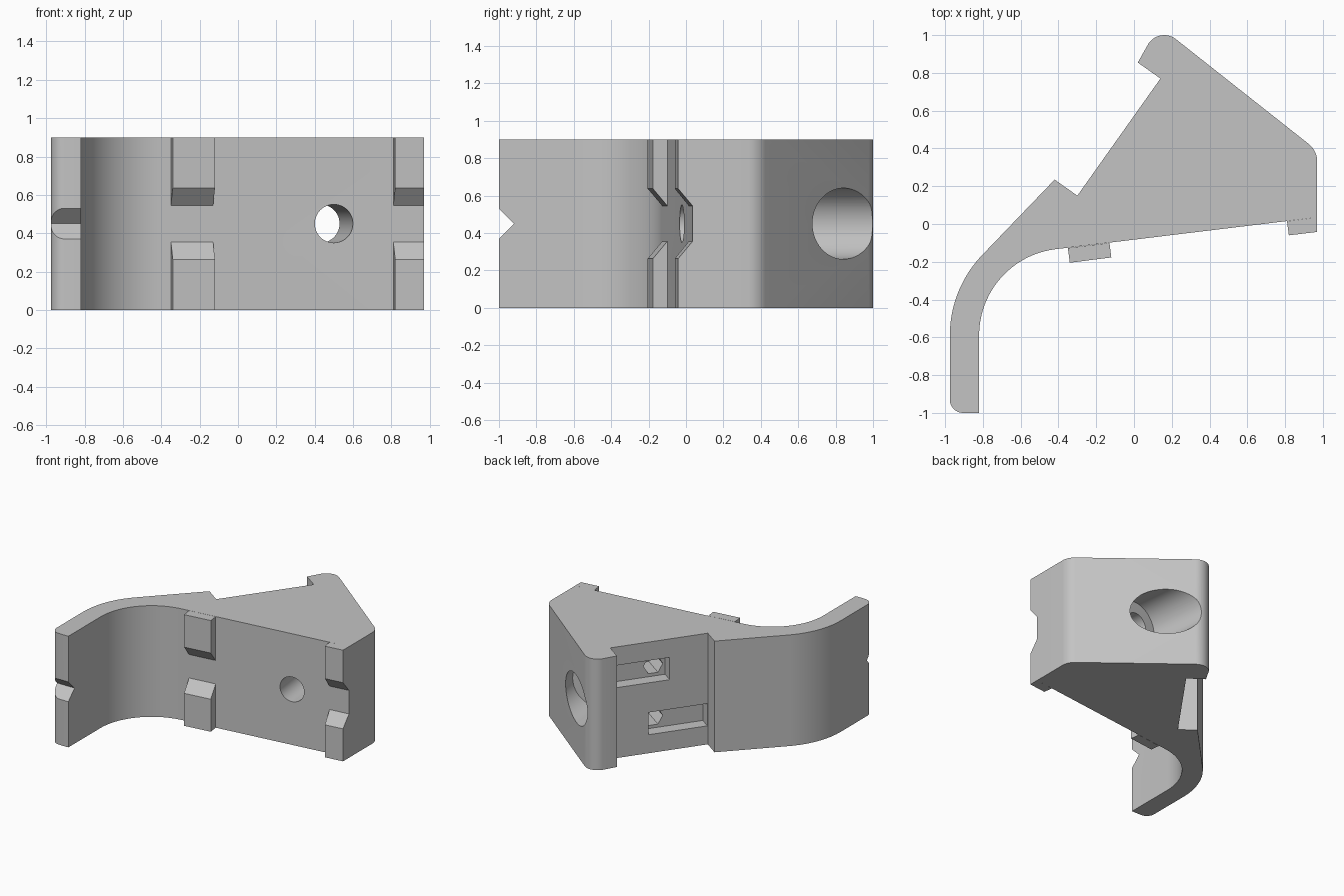
import bpy, bmesh
from math import sin, cos, radians, tau
from mathutils import Matrix, Vector

cube = bpy.data.objects.get("Cube")
if cube:
    bpy.data.objects.remove(cube, do_unlink=True)

HEIGHT, MID = 0.9, 0.45
UP = Vector((0, 0, 1))

grey = bpy.data.materials.new("plain grey")
grey.use_nodes = True
grey.diffuse_color = (0.55, 0.55, 0.55, 1)
grey.node_tree.nodes["Principled BSDF"].inputs["Base Color"].default_value = grey.diffuse_color


def arc(x, y, r, start, end, steps=8):
    angles = [radians(start + (end - start) * i / steps) for i in range(steps + 1)]
    return [(x + r * cos(a), y + r * sin(a)) for a in angles]


def ngon(r, sides, y=0, x=0):
    return [(x + r * cos(tau * i / sides), y + r * sin(tau * i / sides)) for i in range(sides)]


def rect(x0, x1, y0, y1):
    return [(x0, y0), (x1, y0), (x1, y1), (x0, y1)]


def frame(origin, along):
    """Local x runs along a wall, local y is up, local z is square to the wall."""
    x = Vector(along).normalized()
    m = Matrix((x, UP, x.cross(UP))).transposed().to_4x4()
    m.translation = origin
    return m


def finish(name, bm):
    bmesh.ops.recalc_face_normals(bm, faces=bm.faces)
    mesh = bpy.data.meshes.new(name)
    bm.to_mesh(mesh)
    bm.free()
    mesh.materials.append(grey)
    obj = bpy.data.objects.new(name, mesh)
    bpy.context.collection.objects.link(obj)
    return obj


def loft(name, low, high, matrix=Matrix()):
    """Join two matching outlines into a closed solid."""
    bm = bmesh.new()
    a = [bm.verts.new(matrix @ Vector(p)) for p in low]
    b = [bm.verts.new(matrix @ Vector(p)) for p in high]
    bm.faces.new(a)
    bm.faces.new(b)
    for i in range(len(a)):
        j = (i + 1) % len(a)
        bm.faces.new((a[i], a[j], b[j], b[i]))
    return finish(name, bm)


def prism(name, outline, z0, z1, matrix=Matrix()):
    return loft(name, [(x, y, z0) for x, y in outline],
                [(x, y, z1) for x, y in outline], matrix)


# Bracket body: curved arm, straight front, rounded nose and rear hook
outline = (
    [(-0.82, -1)]
    + arc(-0.36, -0.59, 0.46, 180, 97, 24)
    + [(0.97, 0.035)]
    + arc(0.85, 0.33, 0.12, 0, 52)
    + arc(0.16, 0.9, 0.1, 52, 145, 12)
    + [(0.02, 0.855), (0.14, 0.77), (-0.30, 0.15), (-0.42, 0.235)]
    + arc(-0.36, -0.59, 0.615, 135, 180, 16)
    + arc(-0.905, -0.93, 0.07, 180, 270)
)
body = prism("bracket_body", outline, 0, HEIGHT)

# Cutters: stepped bolt hole through the front wall
bore = frame((0.5, -0.023, 0), (-0.992, -0.122, 0))
cutters = [
    prism("bolt_hole_cutter", ngon(0.1, 48, MID), -0.2, 0.7, bore),
    prism("counterbore_cutter", ngon(0.19, 64, MID), 0.57, 1.4, bore),
    # V notch in the tip of the arm
    prism("notch_cutter", [(-1.02, MID - 0.1), (-0.92, MID), (-1.02, MID + 0.1)], -1.1, -0.7,
          frame((0, 0, 0), (0, 1, 0))),
]

# Cutters: two staggered slots with hexagonal sockets in the rear recess
recess = frame((-0.30, 0.15, 0), (0.44, 0.62, 0))
for name, z, start, end in (("upper", MID + 0.21, 0.297, 0.757), ("lower", MID - 0.21, 0.003, 0.463)):
    cutters.append(prism(name + "_slot_cutter", rect(start, end, z - 0.09, z + 0.09), -0.05, 0.1, recess))
    cutters.append(prism(name + "_socket_cutter", ngon(0.075, 6, z, 0.39), 0.05, 0.3, recess))

bpy.context.view_layer.objects.active = body
for cutter in cutters:
    cutter.hide_render = True
    mod = body.modifiers.new(cutter.name, "BOOLEAN")
    mod.operation, mod.solver, mod.object = "DIFFERENCE", "EXACT", cutter
    bpy.ops.object.modifier_apply(modifier=mod.name)
    bpy.data.objects.remove(cutter, do_unlink=True)

# Front ribs: an upper and a lower block each, bevelled towards the middle gap
ribs = {
    "middle_rib": [(-0.35, -0.127), (-0.13, -0.1), (-0.12, -0.177), (-0.34, -0.205)],
    "end_rib": [(0.81, 0.015), (0.97, 0.035), (0.97, -0.042), (0.82, -0.06)],
}
gap = (0.095, 0.095, 0.187, 0.187)
for name, foot in ribs.items():
    for side, sign in (("upper", 1), ("lower", -1)):
        outer_z = MID + sign * MID
        loft(f"{side}_{name}",
             [(x, y, MID + sign * g) for (x, y), g in zip(foot, gap)],
             [(x, y, outer_z) for x, y in foot])

# Smooth the curved walls, keep the edges crisp
bpy.ops.object.select_all(action="DESELECT")
body.select_set(True)
bpy.ops.object.shade_smooth_by_angle(angle=radians(20))
